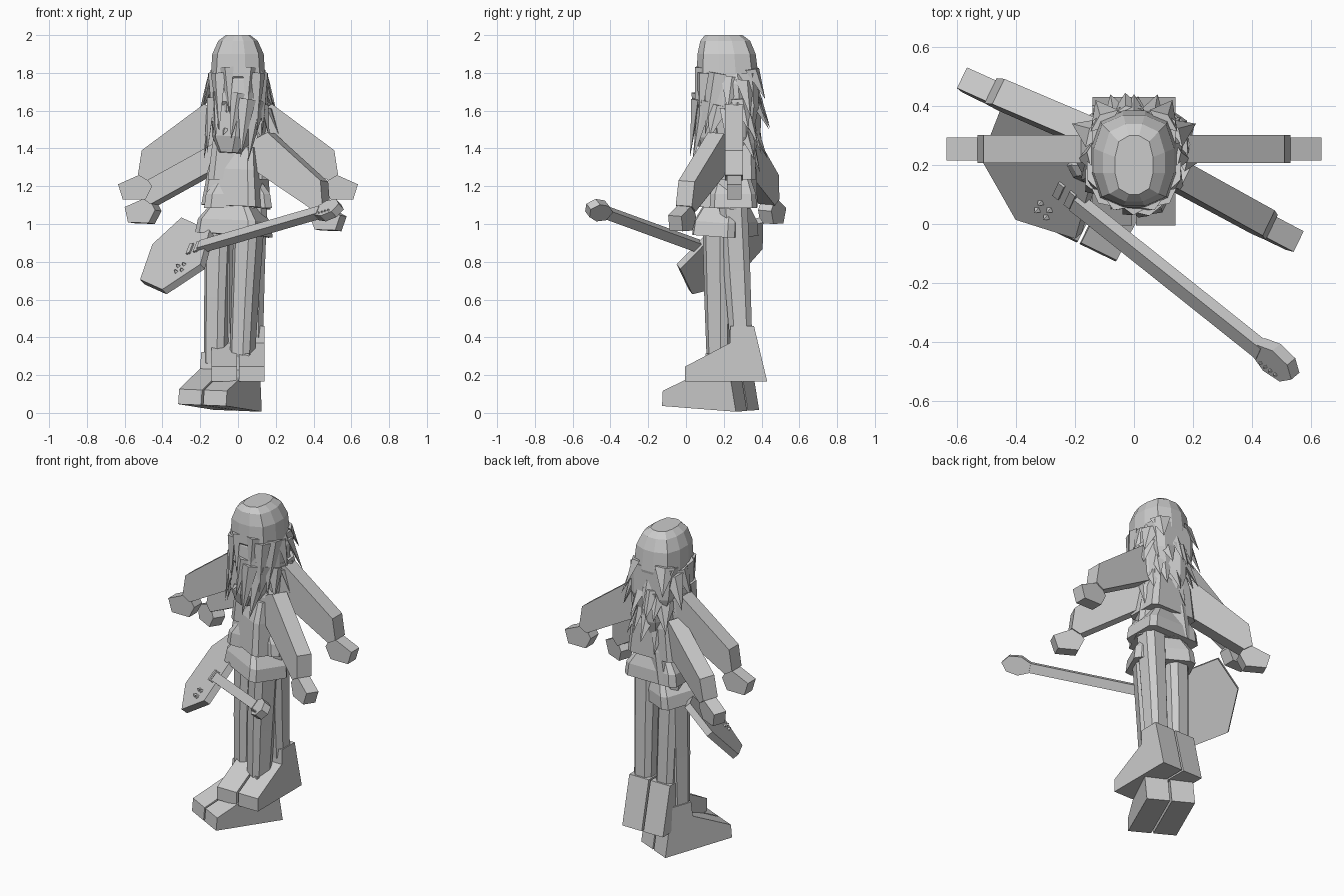
import bpy, bmesh
from math import radians, sin, cos, pi
from mathutils import Matrix, Vector

cube = bpy.data.objects.get("Cube")
if cube:
    bpy.data.objects.remove(cube)

grey = bpy.data.materials.new("light_grey")
grey.use_nodes = True
tone = (0.6, 0.6, 0.6, 1)
grey.diffuse_color = tone
grey.node_tree.nodes["Principled BSDF"].inputs["Base Color"].default_value = tone


def finish(name, bm, matrix):
    bmesh.ops.recalc_face_normals(bm, faces=bm.faces)
    mesh = bpy.data.meshes.new(name)
    bm.to_mesh(mesh)
    bm.free()
    mesh.materials.append(grey)
    obj = bpy.data.objects.new(name, mesh)
    bpy.context.collection.objects.link(obj)
    obj.matrix_world = matrix


def skin(name, rings, matrix):
    """Join matching rings of points and cap both ends."""
    bm = bmesh.new()
    loops = [[bm.verts.new(p) for p in ring] for ring in rings]
    for a, b in zip(loops, loops[1:]):
        for i in range(len(a)):
            j = (i + 1) % len(a)
            bm.faces.new((a[i], a[j], b[j], b[i]))
    bm.faces.new(loops[0])
    bm.faces.new(loops[-1])
    finish(name, bm, matrix)


def prism(name, profile, place, lo, hi, matrix):
    skin(name, [[place(u, v, t) for u, v in profile] for t in (lo, hi)], matrix)


def block_ring(cx, cy, z, rx, ry, cut=0.3):
    """Rectangle with chamfered corners."""
    k = 1 - cut
    pts = [(1, -k), (1, k), (k, 1), (-k, 1), (-1, k), (-1, -k), (-k, -1), (k, -1)]
    return [(cx + rx * x, cy + ry * y, z) for x, y in pts]


def dome_ring(z, rx, y0, y1):
    """Ten sided ring for the hair cap."""
    out = []
    for i in range(12):
        a = 2 * pi * (i + 0.5) / 12
        c, s = cos(a), sin(a)
        grow = 1 / (abs(c) ** 3 + abs(s) ** 3) ** (1 / 3)
        out.append((rx * c * grow, (y0 + y1) / 2 + (y1 - y0) / 2 * s * grow, z))
    return out


def spike(name, base, tip, width, matrix, thick=0.025):
    base, tip = Vector(base), Vector(tip)
    axis = (tip - base).normalized()
    out = Vector((base.x, base.y - 0.22, 0)).normalized()
    side = axis.cross(out).normalized()
    bm = bmesh.new()
    for p in (base + side * width, base - side * width, base + out * thick,
              base - out * thick, tip):
        bm.verts.new(p)
    bmesh.ops.convex_hull(bm, input=bm.verts)
    finish(name, bm, matrix)


SLEEVE = [(0.08, 1.58), (0.18, 1.635), (0.51, 1.39), (0.53, 1.26), (0.48, 1.23), (0.1, 1.44)]
HAND = [(0.50, 1.27), (0.635, 1.21), (0.61, 1.13), (0.49, 1.13), (0.455, 1.2)]
FOOT = [(-0.005, 0.165), (0.43, 0.165), (0.36, 0.46), (0.235, 0.46), (0.232, 0.37), (-0.005, 0.245)]


def figure(tag, m):
    # Torso and hips
    skin(tag + "_jacket", [block_ring(0, 0.255, z, rx, ry, 0.2) for z, rx, ry in
         ((1.235, 0.16, 0.115), (1.43, 0.135, 0.11), (1.55, 0.11, 0.08))], m)
    skin(tag + "_hips", [block_ring(0, 0.25, z, rx, ry, 0.2) for z, rx, ry in
         ((1.085, 0.18, 0.125), (1.16, 0.17, 0.12), (1.25, 0.105, 0.09))], m)
    skin(tag + "_neck", [block_ring(0, 0.25, z, 0.05, 0.05) for z in (1.5, 1.64)], m)

    # Head and hair cap
    skin(tag + "_face", [block_ring(0, y, z, rx, ry, 0.4) for z, y, rx, ry in
         ((1.515, 0.16, 0.055, 0.06), (1.6, 0.19, 0.1, 0.12), (1.8, 0.2, 0.12, 0.13))], m)
    skin(tag + "_hair_cap", [dome_ring(*r) for r in
         ((1.7, 0.135, 0.12, 0.37), (1.78, 0.145, 0.055, 0.385), (1.9, 0.137, 0.06, 0.37),
          (1.97, 0.105, 0.075, 0.34), (2.0, 0.065, 0.1, 0.3))], m)
    skin(tag + "_back_hair", [block_ring(0, y, z, rx, ry) for z, y, rx, ry in
         ((1.5, 0.31, 0.09, 0.05), (1.62, 0.3, 0.13, 0.085), (1.8, 0.28, 0.14, 0.1))], m)
    spike(tag + "_nose", (0, 0.08, 1.64), (0, 0.045, 1.6), 0.02, m, 0.02)
    spike(tag + "_middle_back_lock", (0, 0.36, 1.72), (0, 0.44, 1.53), 0.05, m)

    for s, side in ((1, "left"), (-1, "right")):
        name = tag + "_" + side + "_"
        # Hair locks: fringe, temples and ragged back layers
        locks = [((0.06, 0.07, 1.83), (0.045, 0.05, 1.58), 0.04),
                 ((0.105, 0.09, 1.8), (0.1, 0.07, 1.49), 0.05),
                 ((0.135, 0.16, 1.8), (0.13, 0.1, 1.47), 0.06),
                 ((0.135, 0.24, 1.78), (0.19, 0.22, 1.6), 0.06),
                 ((0.13, 0.31, 1.76), (0.21, 0.34, 1.57), 0.06),
                 ((0.1, 0.35, 1.82), (0.13, 0.42, 1.66), 0.06),
                 ((0.06, 0.36, 1.65), (0.08, 0.44, 1.5), 0.05),
                 ((0.1, 0.32, 1.6), (0.12, 0.38, 1.42), 0.05)]
        for i, (base, tip, w) in enumerate(locks):
            spike(name + "hair_lock_%d" % i, (s * base[0], *base[1:]), (s * tip[0], *tip[1:]), w, m)

        # Arm
        across = lambda u, v, t: (s * u, t, v)
        prism(name + "sleeve", SLEEVE, across, 0.207, 0.302, m)
        prism(name + "hand", HAND, across, 0.216, 0.294, m)

        # Leg and boot
        skin(name + "leg", [block_ring(s * x, y, z, rx, ry, 0.45) for x, y, z, rx, ry in
             ((0.075, 0.29, 0.4, 0.058, 0.06), (0.08, 0.27, 0.75, 0.062, 0.07),
              (0.085, 0.25, 1.12, 0.07, 0.075))], m)
        prism(name + "boot", FOOT, lambda u, v, t: (s * t, u, v), 0.006, 0.141, m)


# Two overlapping poses of the same figure
figure("upper", Matrix())
lower = (Matrix.Translation((-0.01, 0.22, 1.105)) @ Matrix.Rotation(radians(-25.8), 4, "Z")
         @ Matrix.Rotation(radians(-4), 4, "X") @ Matrix.Rotation(radians(2), 4, "Y")
         @ Matrix.Translation((0, -0.255, -1.25)))
figure("lower", lower)

# Guitar frame: x along the neck, y across the body, z out of its face
along = Vector((0.763, -0.608, 0.221)).normalized()
normal = along.cross(Vector((0.23, 0.66, 0.717))).normalized()
across_body = normal.cross(along)
guitar = Matrix((along, across_body, normal)).transposed().to_4x4()
guitar.translation = (-0.19, 0.07, 0.88)
flat = lambda u, v, t: (u, v, t)

BODY = [(-0.38, -0.127), (-0.177, -0.26), (0.045, -0.145), (0.015, 0.11), (-0.244, 0.28), (-0.39, 0.131)]
prism("guitar_body", BODY, flat, -0.035, 0.005, guitar)
NECK = [(-0.01, -0.028), (0.82, -0.028), (0.82, 0.028), (-0.01, 0.028)]
prism("guitar_neck", NECK, flat, -0.02, 0.025, guitar)
HEADSTOCK = [(0.8, -0.028), (0.86, -0.055), (0.93, -0.045), (0.965, 0.0), (0.93, 0.045), (0.86, 0.055), (0.8, 0.028)]
prism("guitar_headstock", HEADSTOCK, flat, -0.025, 0.022, guitar)
for i, x in enumerate((-0.09, -0.04)):
    prism("guitar_pickup_%d" % i, [(x, -0.035), (x + 0.025, -0.035), (x + 0.025, 0.035), (x, 0.035)],
          flat, 0, 0.015, guitar)

# Knobs and tuning pegs as little pyramids
studs = [("knob", x, y, 0.005, 0.014) for x in (-0.12, -0.08) for y in (-0.15, -0.11)]
studs += [("peg", 0.84 + 0.022 * i, -0.03, 0.022, 0.008) for i in range(4)]
for i, (kind, x, y, z, r) in enumerate(studs):
    bm = bmesh.new()
    bmesh.ops.create_cone(bm, cap_ends=True, segments=4, radius1=r, radius2=0, depth=r * 1.6,
                          matrix=Matrix.Translation((x, y, z + r * 0.7)))
    finish("guitar_%s_%d" % (kind, i), bm, guitar)
